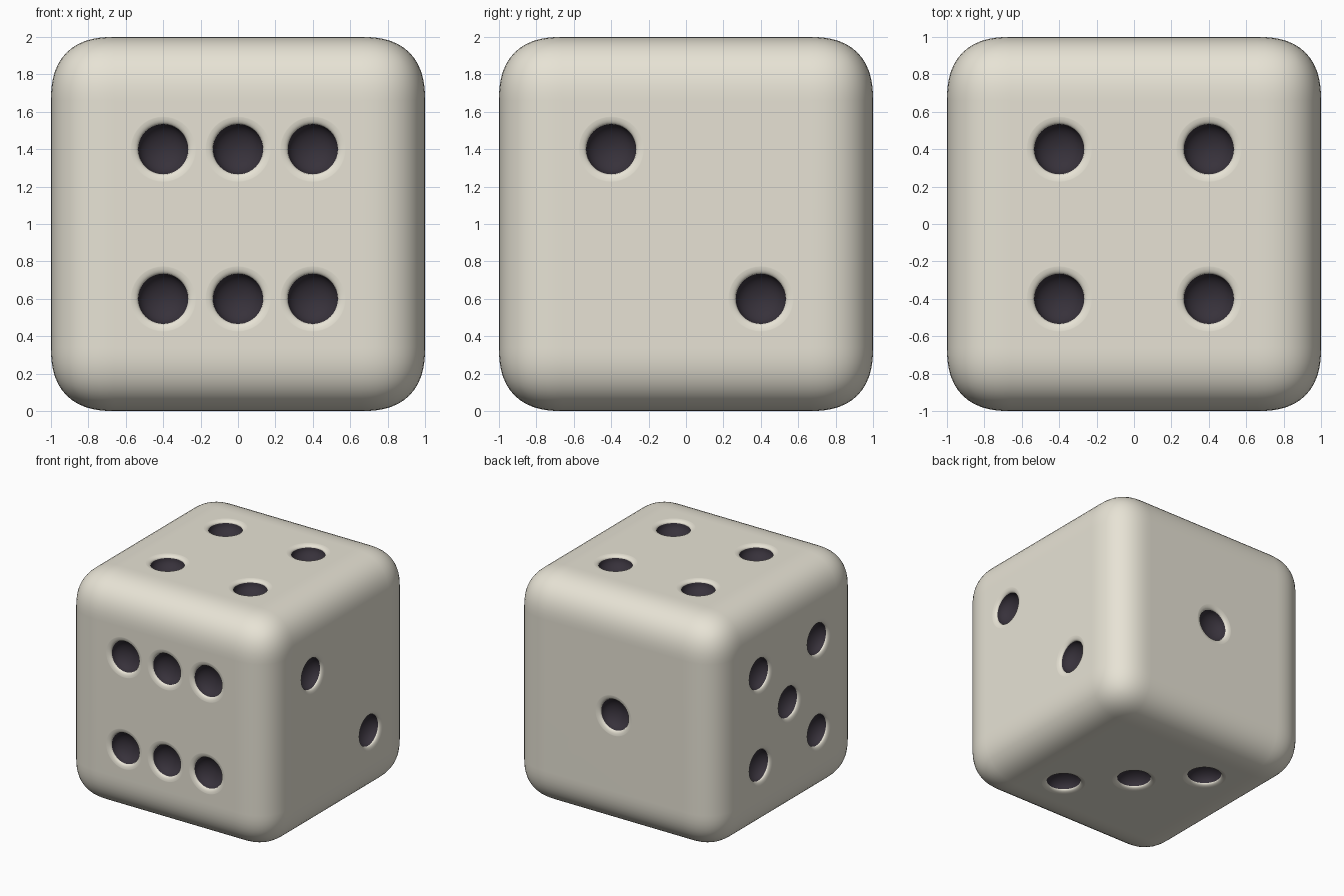
import bpy, bmesh, math
from mathutils import Vector

if "Cube" in bpy.data.objects:
    bpy.data.objects.remove(bpy.data.objects["Cube"])

def material(name, rgb):
    m = bpy.data.materials.new(name)
    m.diffuse_color = (*rgb, 1)
    m.use_nodes = True
    m.node_tree.nodes["Principled BSDF"].inputs["Base Color"].default_value = m.diffuse_color
    return m

ivory = material("ivory", (0.80, 0.767, 0.665))
dark = material("dark", (0.038, 0.031, 0.043))

# pip cutter profile (radius, height): dark bowl, then soft ivory rim
R, DEPTH, RIM_W, RIM_D = 0.134, 0.09, 0.05, 0.022
N = 40
quarter = lambda i, n: i / n * math.pi / 2
bowl = [(R * math.sin(quarter(i, 8)), -RIM_D - DEPTH * math.cos(quarter(i, 8))) for i in range(1, 9)]
rim = [(R + RIM_W * (1 - math.cos(quarter(i, 6))), 0.0005 - RIM_D * (1 - math.sin(quarter(i, 6))))
       for i in range(1, 7)]
profile = bowl + rim + [(R + RIM_W, 0.06)]

def add_pip(bm, position, normal):
    rot = normal.to_track_quat('Z', 'Y')
    put = lambda x, y, z: bm.verts.new(position + rot @ Vector((x, y, z)))
    rings = [[put(r * math.cos(2 * math.pi * k / N), r * math.sin(2 * math.pi * k / N), z)
              for k in range(N)] for r, z in profile]
    bottom = put(0, 0, -RIM_D - DEPTH)
    for k in range(N):
        j = (k + 1) % N
        bm.faces.new((bottom, rings[0][j], rings[0][k])).material_index = 1
        for i in range(len(rings) - 1):
            f = bm.faces.new((rings[i][k], rings[i][j], rings[i + 1][j], rings[i + 1][k]))
            f.material_index = 1 if i < len(bowl) - 1 else 0
    bm.faces.new(rings[-1])

# pip layout on each face: normal, first axis, second axis, positions
P = 0.4
X, Y, Z = Vector((1, 0, 0)), Vector((0, 1, 0)), Vector((0, 0, 1))
four = [(a, b) for a in (-P, P) for b in (-P, P)]
layout = [
    (-Y, X, Z, four + [(0, -P), (0, P)]),        # front: six
    (Y, X, Z, [(0, 0)]),                         # back: one
    (X, Y, Z, [(-P, P), (P, -P)]),               # right: two
    (-X, Y, Z, four + [(0, 0)]),                 # left: five
    (Z, X, Y, four),                             # top: four
    (-Z, X, Y, [(P, -P), (0, 0), (-P, P)]),      # bottom: three
]
bm = bmesh.new()
for n, u, v, spots in layout:
    for a, b in spots:
        add_pip(bm, Z + n + u * a + v * b, n)
bmesh.ops.recalc_face_normals(bm, faces=bm.faces)
mesh = bpy.data.meshes.new("pip_cutters")
bm.to_mesh(mesh)
bm.free()
cutter = bpy.data.objects.new("pip_cutters", mesh)
bpy.context.collection.objects.link(cutter)
cutter.hide_render = True

# die body with broad rounded edges
bpy.ops.mesh.primitive_cube_add(size=2, location=(0, 0, 1))
die = bpy.context.object
die.name = "die"
for ob in (die, cutter):
    ob.data.materials.append(ivory)
    ob.data.materials.append(dark)
bev = die.modifiers.new("round_edges", 'BEVEL')
bev.width, bev.segments, bev.profile = 0.34, 14, 0.57
bev.limit_method = 'NONE'
cut = die.modifiers.new("pips", 'BOOLEAN')
cut.operation, cut.solver, cut.object = 'DIFFERENCE', 'EXACT', cutter
for name in ("round_edges", "pips"):
    bpy.ops.object.modifier_apply(modifier=name)
bpy.data.objects.remove(cutter)

# smooth shading with flat face centres
bpy.ops.object.shade_smooth_by_angle(angle=math.radians(45))
wn = die.modifiers.new("clean_normals", 'WEIGHTED_NORMAL')
wn.keep_sharp = True
